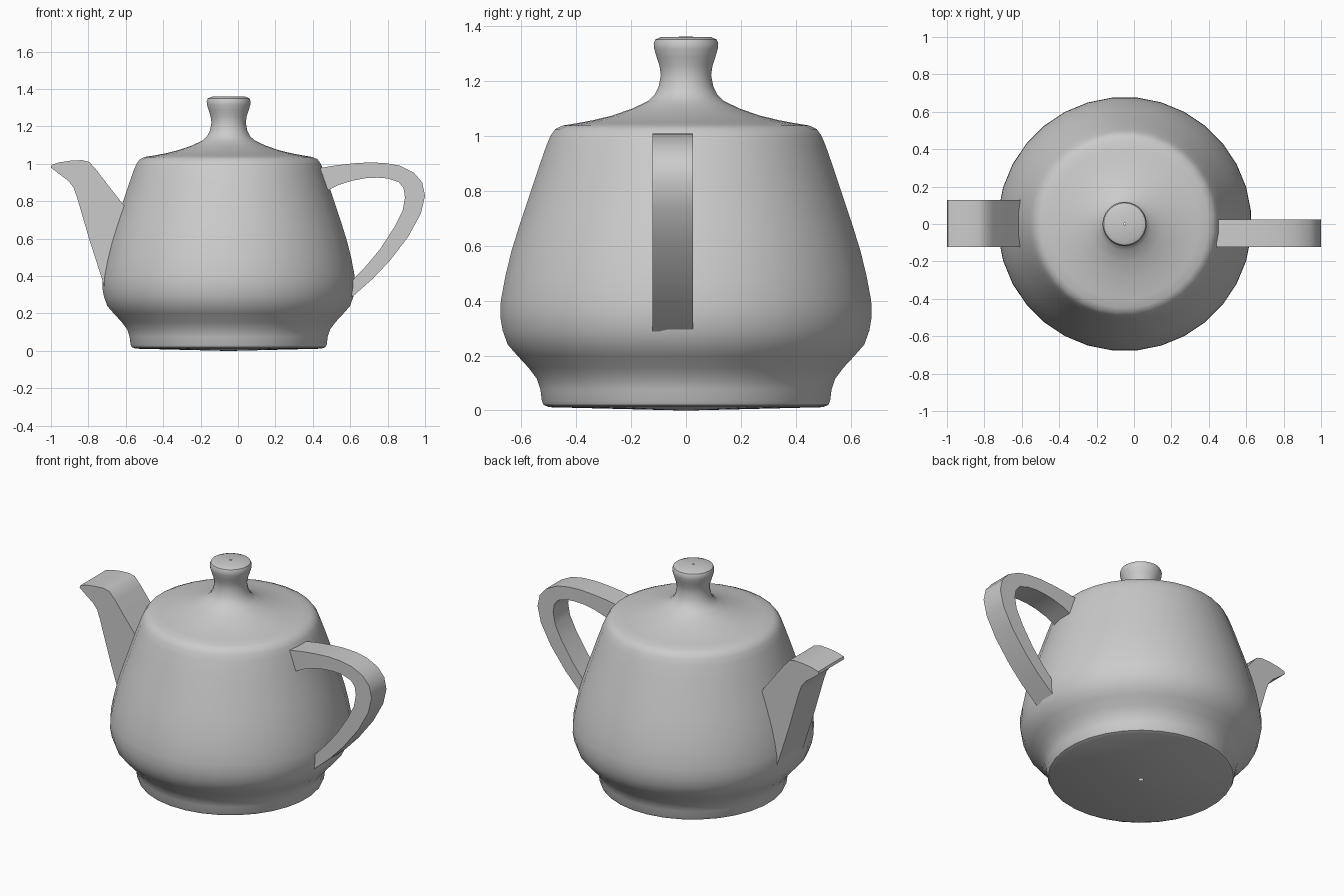
import bpy, bmesh, math

AXIS_X = -0.05   # body axis sits slightly left of centre
SIDES = 32


def finish(name, bm, angle):
    bmesh.ops.recalc_face_normals(bm, faces=bm.faces)
    mesh = bpy.data.meshes.new(name)
    bm.to_mesh(mesh)
    bm.free()
    obj = bpy.data.objects.new(name, mesh)
    bpy.context.collection.objects.link(obj)
    bpy.ops.object.select_all(action='DESELECT')
    obj.select_set(True)
    bpy.context.view_layer.objects.active = obj
    bpy.ops.object.shade_smooth_by_angle(angle=math.radians(angle))
    return obj


def lathe(name, profile):
    """Revolve (radius, z) points around the body axis."""
    bm = bmesh.new()
    rings = []
    for r, z in profile:
        ring = []
        for i in range(SIDES):
            a = 2 * math.pi * (i + 0.5) / SIDES
            ring.append(bm.verts.new((AXIS_X + r * math.cos(a), r * math.sin(a), z)))
        rings.append(ring)
    for lo, hi in zip(rings, rings[1:]):
        for i in range(SIDES):
            j = (i + 1) % SIDES
            bm.faces.new((lo[i], lo[j], hi[j], hi[i]))
    return finish(name, bm, 40)


def ribbon(name, upper, lower, y0, y1):
    """Solid slab between two matching (x, z) edge lines, extruded along y."""
    bm = bmesh.new()
    sections = []
    for (ux, uz), (lx, lz) in zip(upper, lower):
        sections.append([bm.verts.new(p) for p in
                         ((ux, y0, uz), (ux, y1, uz), (lx, y1, lz), (lx, y0, lz))])
    for a, b in zip(sections, sections[1:]):
        for i in range(4):
            j = (i + 1) % 4
            bm.faces.new((a[i], a[j], b[j], b[i]))
    bm.faces.new(sections[0])
    bm.faces.new(sections[-1])
    return finish(name, bm, 40)


# Pot body with lid and knob, pin holes left at both poles
lathe("pot_body", [
    (0.012, 0.0), (0.50, 0.012), (0.52, 0.02), (0.527, 0.035), (0.532, 0.075),
    (0.545, 0.115), (0.575, 0.155), (0.617, 0.20), (0.652, 0.24), (0.67, 0.29),
    (0.679, 0.34), (0.677, 0.40), (0.66, 0.49), (0.638, 0.58), (0.607, 0.68),
    (0.575, 0.775), (0.54, 0.88), (0.51, 0.965), (0.495, 1.0), (0.478, 1.024),
    (0.45, 1.037), (0.40, 1.045), (0.34, 1.056), (0.27, 1.073), (0.20, 1.097),
    (0.14, 1.125), (0.115, 1.148), (0.10, 1.178), (0.092, 1.22), (0.097, 1.255),
    (0.107, 1.285), (0.116, 1.315), (0.118, 1.335), (0.112, 1.35), (0.09, 1.359),
    (0.006, 1.36)])

# Spout: square-sided wedge with a curled lip
ribbon("spout",
       [(-0.995, 0.995), (-0.955, 1.008), (-0.895, 1.017), (-0.835, 1.02),
        (-0.795, 1.01), (-0.755, 0.965), (-0.69, 0.88), (-0.60, 0.765)],
       [(-1.0, 0.98), (-0.955, 0.945), (-0.91, 0.912), (-0.88, 0.875),
        (-0.862, 0.825), (-0.84, 0.75), (-0.79, 0.58), (-0.70, 0.30)],
       -0.122, 0.127)

# Handle: flat strap loop, set a little off the centre plane
ribbon("handle",
       [(0.44, 0.978), (0.53, 0.993), (0.62, 1.003), (0.705, 1.008), (0.79, 1.004),
        (0.865, 0.99), (0.94, 0.953), (0.985, 0.90), (1.0, 0.83), (0.978, 0.735),
        (0.91, 0.61), (0.81, 0.48), (0.72, 0.385), (0.61, 0.288)],
       [(0.46, 0.848), (0.54, 0.888), (0.61, 0.91), (0.68, 0.923), (0.745, 0.926),
        (0.80, 0.922), (0.86, 0.902), (0.885, 0.87), (0.893, 0.82), (0.88, 0.75),
        (0.835, 0.66), (0.76, 0.545), (0.69, 0.46), (0.60, 0.365)],
       -0.122, 0.025)
